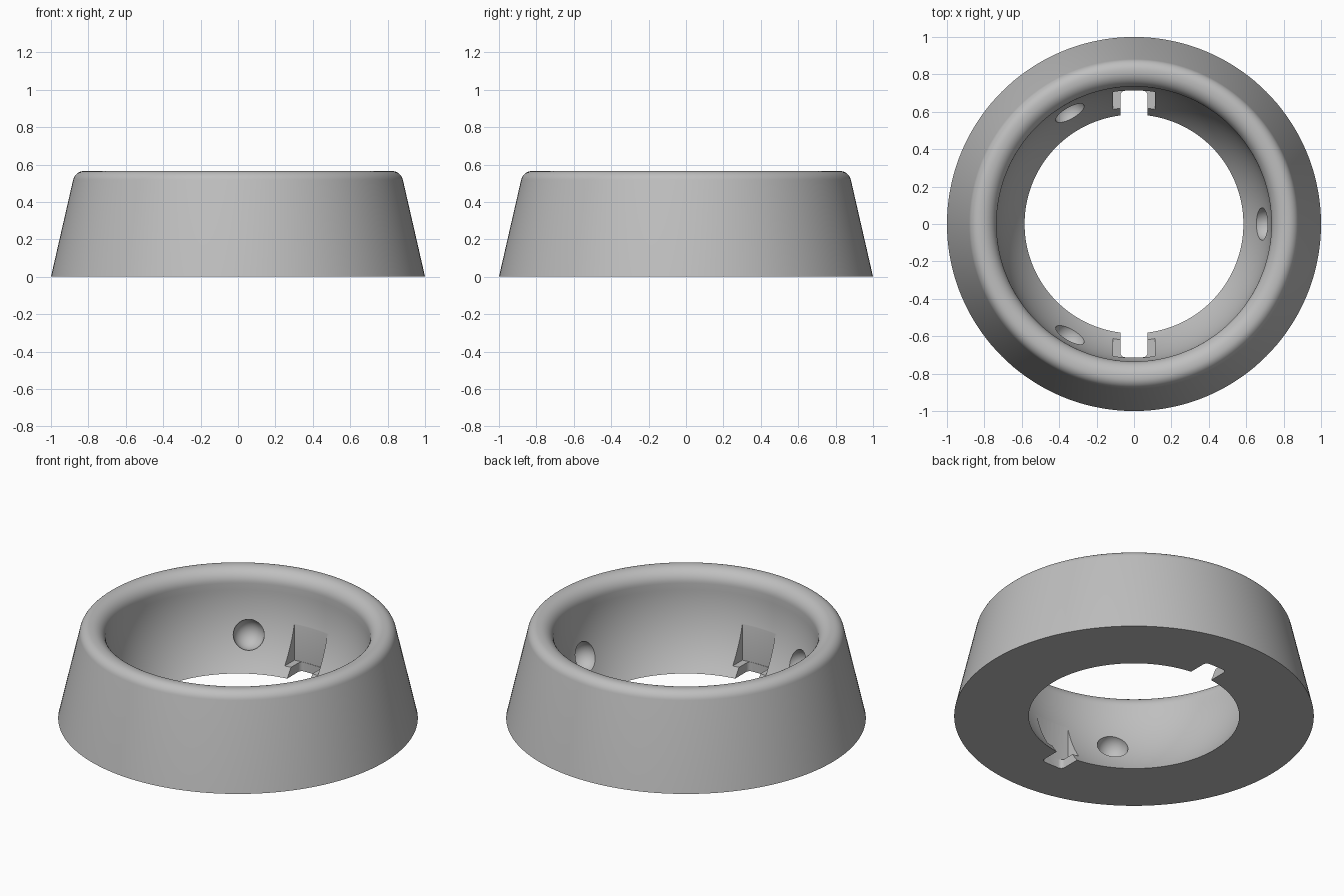
import bpy, bmesh, math
from mathutils import Matrix, Vector

if "Cube" in bpy.data.objects:
    bpy.data.objects.remove(bpy.data.objects["Cube"])

SEGMENTS = 144
BOWL_R, BOWL_Z = 0.735, 0.445   # spherical seat inside the ring
HEIGHT = 0.565

grey = bpy.data.materials.new("plain grey")
grey.use_nodes = True
grey.diffuse_color = (0.52, 0.52, 0.52, 1)
grey.node_tree.nodes["Principled BSDF"].inputs["Base Color"].default_value = grey.diffuse_color


def make_object(name, bm):
    bmesh.ops.recalc_face_normals(bm, faces=bm.faces)
    mesh = bpy.data.meshes.new(name)
    bm.to_mesh(mesh)
    bm.free()
    mesh.materials.append(grey)
    obj = bpy.data.objects.new(name, mesh)
    bpy.context.collection.objects.link(obj)
    return obj


def arc(cx, cz, r, start, end, steps):
    angles = [math.radians(start + (end - start) * i / steps) for i in range(steps + 1)]
    return [(cx + r * math.cos(a), cz + r * math.sin(a)) for a in angles]


def lathe(name, profile):
    bm = bmesh.new()
    verts = [bm.verts.new((r, 0, z)) for r, z in profile]
    edges = [bm.edges.new((a, b)) for a, b in zip(verts, verts[1:] + verts[:1])]
    bmesh.ops.spin(bm, geom=verts + edges, cent=(0, 0, 0), axis=(0, 0, 1),
                   angle=math.tau, steps=SEGMENTS)
    bmesh.ops.remove_doubles(bm, verts=bm.verts, dist=1e-5)
    return make_object(name, bm)


def cut(target, cutter):
    cutter.hide_render = True
    mod = target.modifiers.new("cut", 'BOOLEAN')
    mod.operation, mod.solver, mod.object = 'DIFFERENCE', 'EXACT', cutter
    bpy.context.view_layer.objects.active = target
    bpy.ops.object.modifier_apply(modifier=mod.name)
    bpy.data.objects.remove(cutter)


# Tapered ring with rounded rim and spherical inner wall
outer_fillet, inner_fillet = 0.06, 0.08
low = -math.degrees(math.asin(BOWL_Z / BOWL_R))
profile = [(1, 0)]
profile += arc(0.823, HEIGHT - outer_fillet, outer_fillet, 13, 90, 8)
profile += arc(BOWL_R + inner_fillet, HEIGHT - inner_fillet, inner_fillet, 90, 180, 10)
profile += arc(0, BOWL_Z, BOWL_R, 0, low, 20)
ring = lathe("ring_base", profile)

# Three ball dimples in the inner wall
for i in range(3):
    a = math.tau * i / 3
    bm = bmesh.new()
    bmesh.ops.create_uvsphere(bm, u_segments=32, v_segments=20, radius=0.087)
    bmesh.ops.translate(bm, verts=bm.verts,
                        vec=(0.69 * math.cos(a), 0.69 * math.sin(a), 0.19))
    cut(ring, make_object("dimple_cutter", bm))

# Front and back notches: wide curved pocket above a narrow through slot
for side in (-1, 1):
    bm = bmesh.new()
    half, back, ledge, top = 0.112, 0.715, 0.055, 0.42
    spread = math.asin(half / back)
    outline = [(half, 0.4), (-half, 0.4)]
    outline += [(back * math.sin(t), back * math.cos(t))
                for t in (spread * (i / 4 - 1) for i in range(9))]
    base = bm.faces.new([bm.verts.new((x, y * side, ledge)) for x, y in outline])
    moved = bmesh.ops.extrude_face_region(bm, geom=[base])["geom"]
    bmesh.ops.translate(bm, vec=(0, 0, top - ledge),
                        verts=[v for v in moved if isinstance(v, bmesh.types.BMVert)])
    cut(ring, make_object("pocket_cutter", bm))

    bm = bmesh.new()
    bmesh.ops.create_cube(bm, size=1, matrix=Matrix.Translation((0, side * 0.555, 0))
                          @ Matrix.Diagonal((0.146, 0.315, 0.3, 1)))
    corners = [e for e in bm.edges
               if abs((e.verts[0].co - e.verts[1].co).normalized().dot(Vector((0, 0, 1)))) > 0.9]
    bmesh.ops.bevel(bm, geom=corners, offset=0.025, segments=4, profile=0.5, affect='EDGES')
    cut(ring, make_object("slot_cutter", bm))

# Smooth curved surfaces, crisp edges
bpy.ops.object.select_all(action='DESELECT')
ring.select_set(True)
bpy.context.view_layer.objects.active = ring
bpy.ops.object.shade_smooth_by_angle(angle=math.radians(30))
